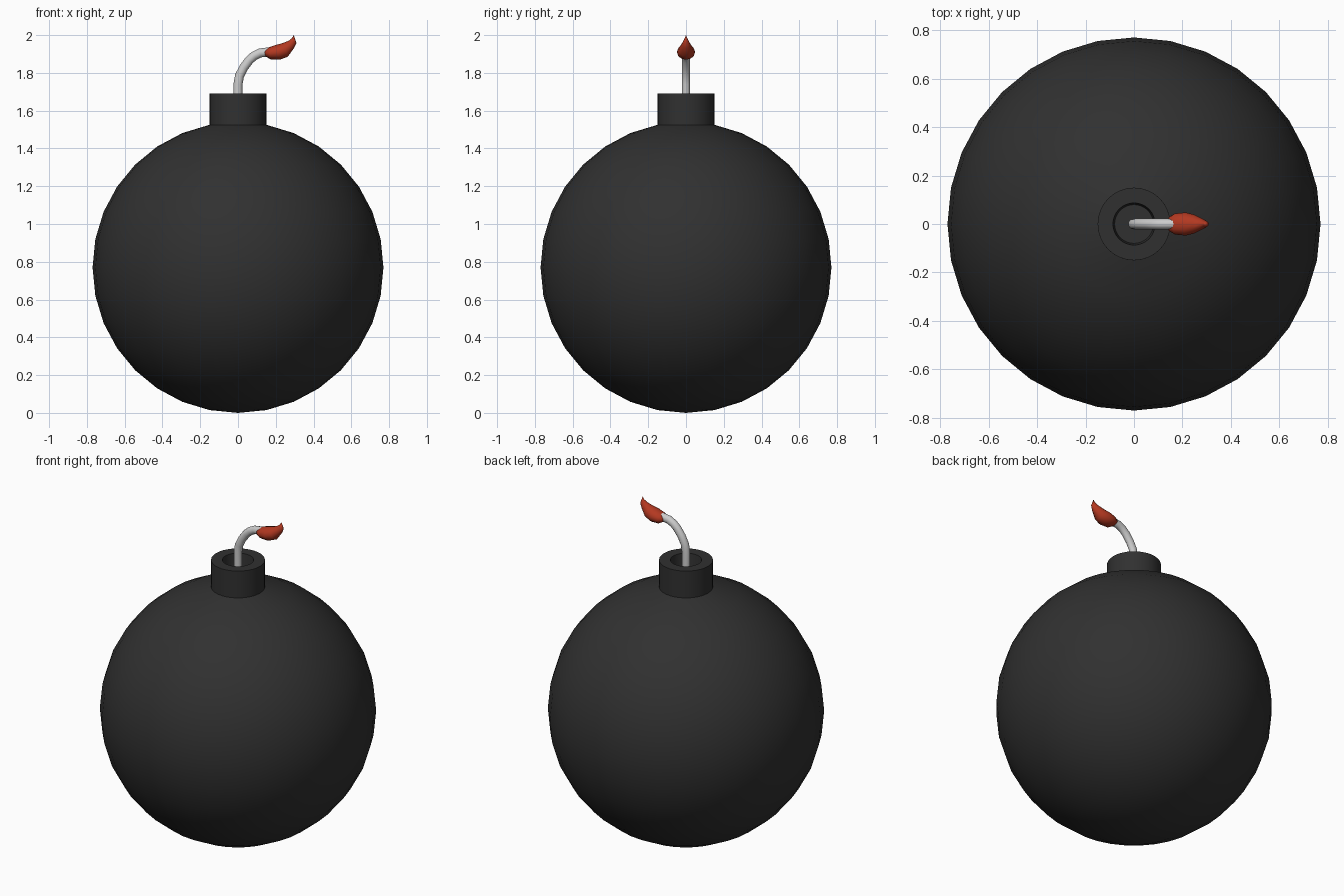
import bpy, bmesh, math
from mathutils import Vector

if "Cube" in bpy.data.objects:
    bpy.data.objects.remove(bpy.data.objects["Cube"])


def material(name, color):
    m = bpy.data.materials.new(name)
    m.diffuse_color = (*color, 1)
    m.use_nodes = True
    m.node_tree.nodes["Principled BSDF"].inputs["Base Color"].default_value = m.diffuse_color
    return m


def finish(name, bm, color=None, angle=50):
    bmesh.ops.recalc_face_normals(bm, faces=bm.faces[:])
    me = bpy.data.meshes.new(name)
    bm.to_mesh(me)
    bm.free()
    ob = bpy.data.objects.new(name, me)
    bpy.context.collection.objects.link(ob)
    if color:
        me.materials.append(material(name + "_paint", color))
    bpy.ops.object.select_all(action='DESELECT')
    ob.select_set(True)
    bpy.context.view_layer.objects.active = ob
    bpy.ops.object.shade_smooth_by_angle(angle=math.radians(angle))
    return ob


def skin_rings(bm, rings, start=None, end=None):
    loops = [[bm.verts.new(p) for p in r] for r in rings]
    n = len(loops[0])
    for a, b in zip(loops, loops[1:]):
        for i in range(n):
            j = (i + 1) % n
            bm.faces.new((a[i], a[j], b[j], b[i]))
    for tip, loop in ((start, loops[0]), (end, loops[-1])):
        if tip is None:
            bm.faces.new(loop)
        else:
            v = bm.verts.new(tip)
            for i in range(n):
                bm.faces.new((loop[i], loop[(i + 1) % n], v))


def ellipse(top, bottom, half_width, n):
    # oval ring between two points in the xz plane
    c, h = (top + bottom) / 2, (top - bottom) / 2
    return [c + h * math.cos(t) + Vector((0, half_width * math.sin(t), 0))
            for t in (2 * math.pi * i / n for i in range(n))]


# Round body; its top cap is extruded into a neck with a recessed hole
R = 0.77
bm = bmesh.new()
bmesh.ops.create_uvsphere(bm, u_segments=32, v_segments=16, radius=R)
bmesh.ops.translate(bm, verts=bm.verts[:], vec=(0, 0, R))
cap = [f for f in bm.faces if len(f.verts) == 3 and f.calc_center_median().z > R]
for radius, z in ((0.15, 1.69), (0.087, 1.69), (0.08, 1.61)):
    geom = bmesh.ops.extrude_face_region(bm, geom=cap)["geom"]
    bmesh.ops.delete(bm, geom=cap, context='FACES')
    cap = [g for g in geom if isinstance(g, bmesh.types.BMFace)]
    for v in {v for f in cap for v in f.verts}:
        d = Vector((v.co.x, v.co.y, 0))
        d = d.normalized() * radius if d.length > 0.01 else Vector()
        v.co = (d.x, d.y, z)
finish("bomb_body", bm, (0.03, 0.03, 0.03), 40)

# Bent fuse
path = [Vector((x, 0, z)) for x, z in
        ((0, 1.6), (0, 1.74), (0.008, 1.785), (0.03, 1.828), (0.06, 1.868),
         (0.085, 1.89), (0.115, 1.905), (0.145, 1.909), (0.17, 1.912))]
rings = []
for i, p in enumerate(path):
    t = (path[min(i + 1, len(path) - 1)] - path[max(i - 1, 0)]).normalized()
    up = Vector((-t.z, 0, t.x)) * 0.024
    rings.append(ellipse(p + up, p - up, 0.022, 12))
bm = bmesh.new()
skin_rings(bm, rings)
finish("fuse", bm)

# Flame at the fuse end: top x/z, bottom x/z, half width
flame = [(0.140, 1.918, 0.148, 1.886, 0.028), (0.162, 1.935, 0.174, 1.871, 0.043),
         (0.205, 1.949, 0.222, 1.870, 0.048), (0.238, 1.958, 0.264, 1.886, 0.038),
         (0.268, 1.970, 0.296, 1.931, 0.022), (0.286, 1.984, 0.309, 1.958, 0.011)]
bm = bmesh.new()
skin_rings(bm, [ellipse(Vector((a, 0, b)), Vector((c, 0, d)), w, 12)
                for a, b, c, d, w in flame],
           Vector((0.138, 0, 1.902)), Vector((0.295, 0, 2.0)))
finish("flame", bm, (0.45, 0.04, 0.015), 60)
